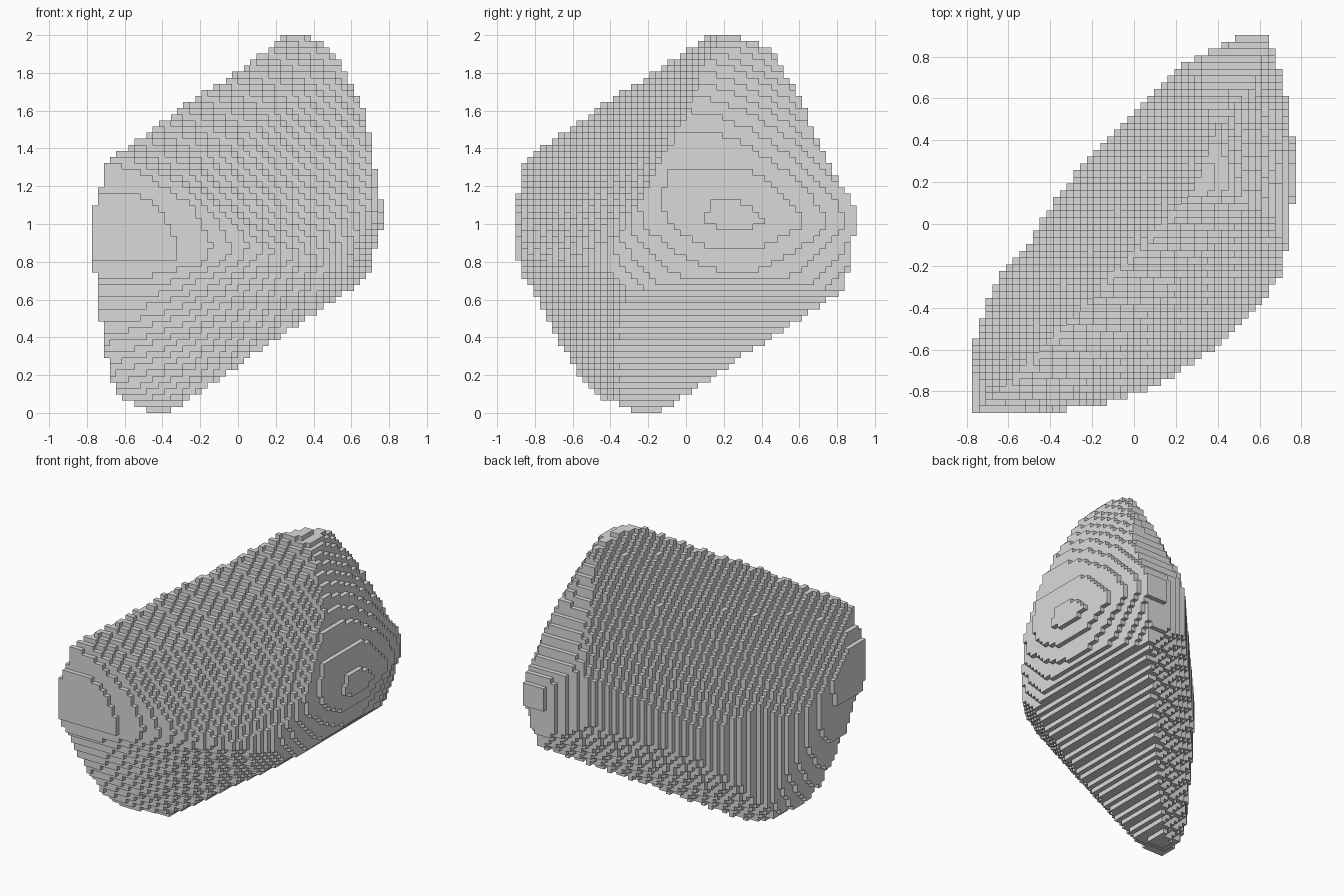
import bpy
import bmesh
from mathutils import Vector

cube = bpy.data.objects.get("Cube")
if cube:
    bpy.data.objects.remove(cube)

NX, NY, NZ = 48, 56, 62
S = 2.0 / NZ  # size of one block

# Outlines of the rock, counter-clockwise
TOP = [(-.78, -.91), (-.28, -.91), (-.13, -.88), (0, -.835), (.13, -.78), (.27, -.71), (.42, -.59),
       (.56, -.42), (.70, -.27), (.74, -.10), (.763, .10), (.763, .42), (.74, .63), (.70, .79),
       (.65, .91), (.54, .91), (.35, .82), (.22, .76), (-.03, .51), (-.35, .16), (-.49, -.07),
       (-.62, -.22), (-.69, -.36), (-.75, -.50), (-.765, -.61)]
FRONT = [(-.47, 0), (-.375, 0), (.62, .67), (.70, .76), (.74, .85), (.765, .97), (.765, 1.10), (.735, 1.25),
         (.70, 1.45), (.65, 1.65), (.61, 1.77), (.51, 1.91), (.34, 2.01), (.25, 2.01), (-.62, 1.38),
         (-.69, 1.36), (-.72, 1.23), (-.762, 1.07), (-.762, .78), (-.74, .58), (-.69, .27), (-.65, .10)]
SIDE = [(-.255, 0), (-.15, 0), (.82, .64), (.87, .78), (.89, .95), (.89, 1.09), (.84, 1.17), (.68, 1.48),
        (.60, 1.67), (.47, 1.93), (.35, 1.96), (.24, 2.01), (.13, 2.01), (-.85, 1.35), (-.88, 1.34),
        (-.89, 1.10), (-.89, .81), (-.87, .74), (-.775, .59), (-.70, .44), (-.62, .28), (-.51, .11)]
# Cross-section of the long tilted body, sideways and upwards from its axis
SECTION = [(-.15, -.77), (.60, -.41), (.68, -.33), (.71, -.20), (.67, -.03), (.55, .23), (.34, .55),
           (.10, .79), (-.15, .36), (-.30, .02), (-.37, -.20), (-.37, -.40), (-.29, -.58)]

AXIS = Vector((1, 1.05, .69)).normalized()
ACROSS = AXIS.cross(Vector((0, 0, 1))).normalized()
RISE = ACROSS.cross(AXIS)


def within(poly, x, y):
    """True if the point is inside the closed outline."""
    hit = False
    for (ax, ay), (bx, by) in zip(poly, poly[1:] + poly[:1]):
        if (ay > y) != (by > y) and x < ax + (y - ay) / (by - ay) * (bx - ax):
            hit = not hit
    return hit


def domed(x, y, z):
    """True if the point is behind the four domed ends."""
    up, down = max(z - 1.03, 0), max(1.0 - z, 0)
    left = .765 - .3 * (y - .26 + .5 * up) ** 2 - .04 * up - .25 * up * up - .28 * down
    back = .92 - .3 * (x - .6) ** 2 - .5 * up
    front = (-.9 + .35 * max(x + .5 + .5 * abs(z - .88), 0) ** 2
             + .55 * max(.8 - z, 0) + .2 * max(z - 1.1, 0))
    right = -.772 + .35 * max(y + .75, 0) ** 2 + .15 * (z - .95) ** 2
    return right <= x <= left and front <= y <= back


def solid(x, y, z):
    if not domed(x, y, z):
        return False
    p = Vector((x, y, z - 1))
    return within(SECTION, p.dot(ACROSS), p.dot(RISE))


# Choose the filled blocks
xs = [(i + .5 - NX / 2) * S for i in range(NX)]
ys = [(j + .5 - NY / 2) * S for j in range(NY)]
zs = [(k + .5) * S for k in range(NZ)]
top = {(i, j) for i in range(NX) for j in range(NY) if within(TOP, xs[i], ys[j])}
face = {(i, k) for i in range(NX) for k in range(NZ) if within(FRONT, xs[i], zs[k])}
side = {(j, k) for j in range(NY) for k in range(NZ) if within(SIDE, ys[j], zs[k])}
blocks = {(i, j, k) for i, j in top for k in range(NZ)
          if (i, k) in face and (j, k) in side and solid(xs[i], ys[j], zs[k])}

# Skin the blocks with their exposed sides only
bm = bmesh.new()
corners = {}


def corner(c):
    if c not in corners:
        corners[c] = bm.verts.new(((c[0] - NX / 2) * S, (c[1] - NY / 2) * S, c[2] * S))
    return corners[c]


for block in blocks:
    for d in range(3):
        e, f = (d + 1) % 3, (d + 2) % 3
        for step in (0, 1):
            near = list(block)
            near[d] += 2 * step - 1
            if tuple(near) in blocks:
                continue
            quad = []
            for s, t in ((0, 0), (1, 0), (1, 1), (0, 1)):
                c = list(block)
                c[d] += step
                c[e] += s
                c[f] += t
                quad.append(corner(tuple(c)))
            bm.faces.new(quad if step else quad[::-1])

mesh = bpy.data.meshes.new("stepped_rock")
bm.to_mesh(mesh)
bm.free()
rock = bpy.data.objects.new("stepped_rock", mesh)
bpy.context.collection.objects.link(rock)

# Plain grey stone
grey = bpy.data.materials.new("light_grey")
grey.use_nodes = True
colour = (.7, .7, .7, 1)
grey.diffuse_color = colour
grey.node_tree.nodes["Principled BSDF"].inputs["Base Color"].default_value = colour
mesh.materials.append(grey)
